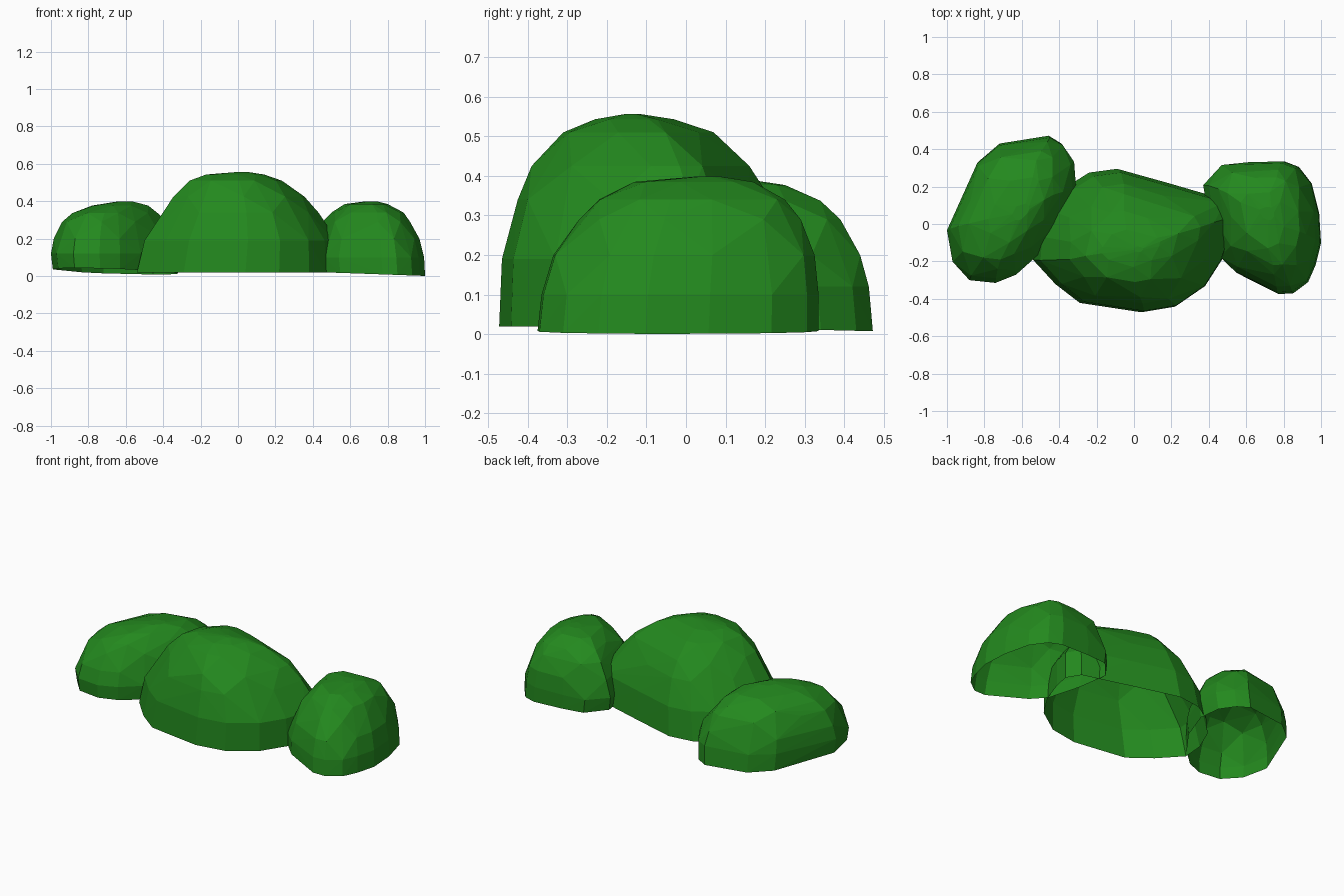
import bpy, bmesh

leaf = bpy.data.materials.new("leaf_green")
leaf.diffuse_color = (0.017, 0.25, 0.013, 1)


def bush(name, outline, levels, tilt=(0, 0)):
    """Faceted dome: the outline is fitted to a box (x0, x1, y0, y1, z) per level."""
    xs, ys = [p[0] for p in outline], [p[1] for p in outline]
    bm = bmesh.new()
    for i, (x0, x1, y0, y1, z) in enumerate(levels):
        for k, (x, y) in enumerate(outline):
            # upper rings use alternate points, staggered into triangular facets
            extreme = x in (min(xs), max(xs)) or y in (min(ys), max(ys))
            if i > 1 and k % 2 != i % 2 and not extreme:
                continue
            u = (x - min(xs)) / (max(xs) - min(xs))
            v = (y - min(ys)) / (max(ys) - min(ys))
            dz = tilt[0] * (u - 0.5) + tilt[1] * (v - 0.5) if i == 0 else 0
            bm.verts.new((x0 + u * (x1 - x0), y0 + v * (y1 - y0), z + dz))
    bmesh.ops.convex_hull(bm, input=bm.verts[:])
    loose = [v for v in bm.verts if not v.link_faces]
    bmesh.ops.delete(bm, geom=loose, context='VERTS')
    bmesh.ops.recalc_face_normals(bm, faces=bm.faces[:])
    # open underside
    bm.normal_update()
    under = [f for f in bm.faces if f.normal.z < -0.7]
    bmesh.ops.delete(bm, geom=under, context='FACES')
    mesh = bpy.data.meshes.new(name)
    bm.to_mesh(mesh)
    bm.free()
    mesh.materials.append(leaf)
    ob = bpy.data.objects.new(name, mesh)
    bpy.context.collection.objects.link(ob)


# tall middle bush
bush("middle_bush",
     [(-.54, -.19), (-.42, -.32), (-.29, -.42), (.04, -.47), (.22, -.44), (.38, -.33),
      (.47, -.19), (.52, -.05), (.54, .05), (.49, .13), (.18, .22), (-.09, .295),
      (-.24, .275), (-.36, .20), (-.47, .08), (-.53, -.06)],
     [(-.54, .54, -.472, .295, .02), (-.50, .53, -.465, .275, .19),
      (-.40, .43, -.425, .215, .34), (-.345, .355, -.39, .16, .425),
      (-.26, .235, -.31, .07, .51), (-.17, .14, -.23, -.03, .543),
      (0, .05, -.15, -.12, .557)])

# left bush
bush("left_bush",
     [(-1, -.03), (-.97, -.20), (-.88, -.30), (-.74, -.315), (-.63, -.27), (-.52, -.17),
      (-.39, .0), (-.31, .20), (-.32, .34), (-.38, .43), (-.45, .472), (-.72, .43),
      (-.84, .33), (-.92, .14)],
     [(-.99, -.32, -.31, .472, .026), (-1, -.31, -.315, .462, .12),
      (-.985, -.33, -.29, .44, .20), (-.94, -.38, -.24, .39, .29),
      (-.885, -.43, -.19, .34, .337), (-.78, -.48, -.10, .25, .377),
      (-.65, -.56, .02, .11, .398)], tilt=(-.012, -.028))

# right bush
bush("right_bush",
     [(.37, .21), (.47, .32), (.61, .335), (.80, .34), (.88, .31), (.95, .22),
      (.99, .06), (1, -.10), (.97, -.22), (.93, -.31), (.85, -.37), (.77, -.375),
      (.54, -.26), (.46, -.18), (.40, .02)],
     [(.38, 1, -.375, .335, .012), (.37, .995, -.365, .335, .10),
      (.40, .97, -.335, .325, .20), (.45, .92, -.27, .29, .29),
      (.50, .885, -.22, .25, .34), (.57, .80, -.13, .17, .385),
      (.67, .75, .02, .09, .398)], tilt=(-.022, 0))
